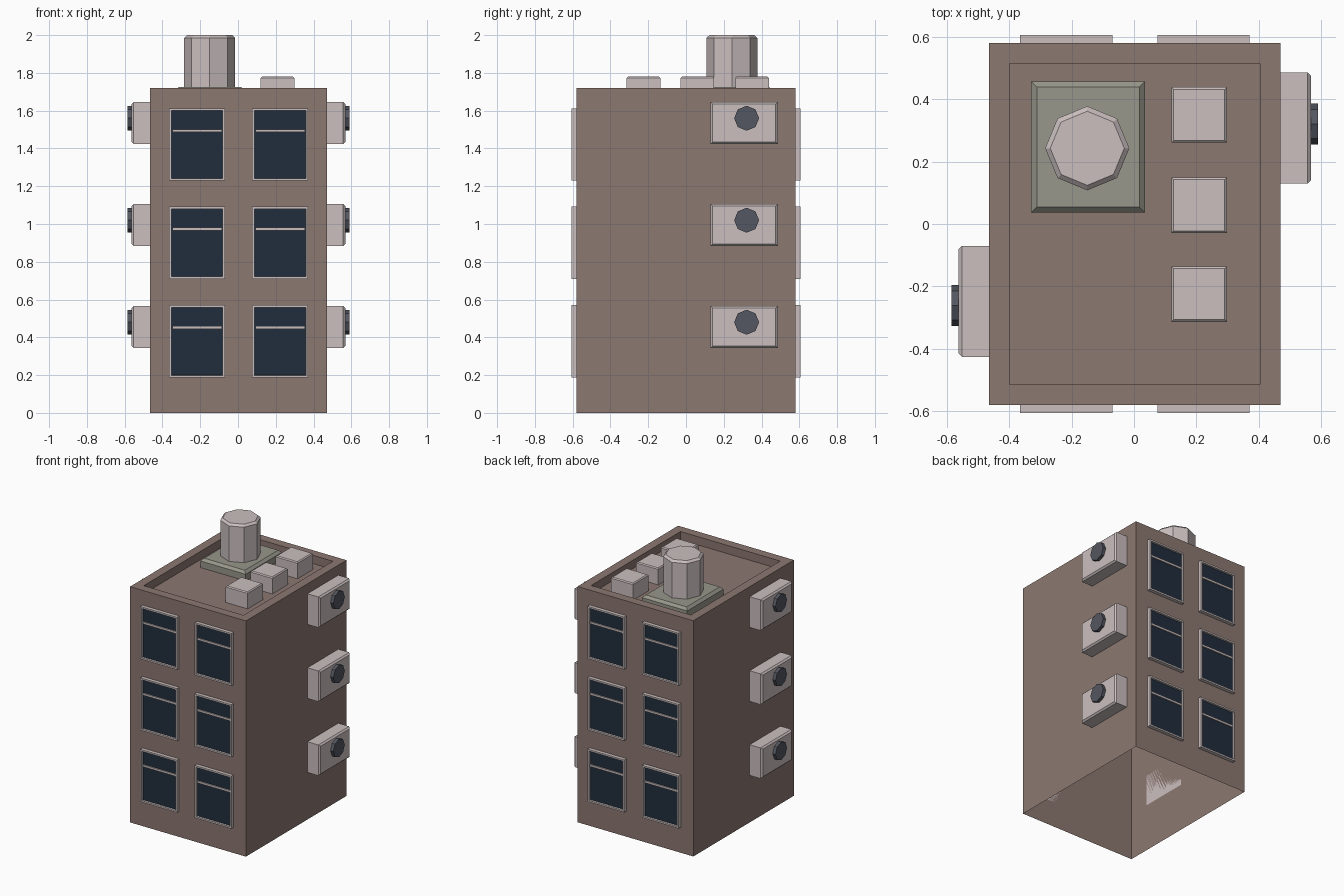
import bpy, bmesh, math
from mathutils import Vector, Matrix

if "Cube" in bpy.data.objects:
    bpy.data.objects.remove(bpy.data.objects["Cube"])


def material(name, srgb):
    m = bpy.data.materials.new(name)
    lin = [((c / 255 + 0.055) / 1.055) ** 2.4 for c in srgb]
    m.diffuse_color = (*lin, 1)
    m.use_nodes = True
    m.node_tree.nodes["Principled BSDF"].inputs["Base Color"].default_value = m.diffuse_color
    return m


WALL = material("brown_wall", (140, 120, 113))
PALE = material("pale_trim", (203, 191, 191))
GLASS = material("navy_glass", (33, 45, 60))
PLATE = material("grey_green_plate", (152, 151, 139))
FAN = material("slate_fan", (84, 87, 97))


def finish(bm, name, *mats):
    bm.normal_update()
    me = bpy.data.meshes.new(name)
    bm.to_mesh(me)
    bm.free()
    for m in mats:
        me.materials.append(m)
    ob = bpy.data.objects.new(name, me)
    bpy.context.collection.objects.link(ob)
    return ob


def box_bm(lo, hi):
    lo, hi = Vector(lo), Vector(hi)
    bm = bmesh.new()
    bmesh.ops.create_cube(bm, size=1)
    bmesh.ops.scale(bm, vec=hi - lo, verts=bm.verts)
    bmesh.ops.translate(bm, vec=(lo + hi) / 2, verts=bm.verts)
    bm.normal_update()
    return bm


def face_towards(bm, d):
    return max(bm.faces, key=lambda f: f.normal.dot(Vector(d)))


def bevelled_box(name, lo, hi, d, width, mat):
    """Box with the rim of the face pointing along d chamfered."""
    bm = box_bm(lo, hi)
    rim = list(face_towards(bm, d).edges)
    bmesh.ops.bevel(bm, geom=rim, offset=width, segments=1, affect='EDGES')
    return finish(bm, name, mat)


def octagon(name, loc, r, depth, mat, rot=Matrix(), bevel=0):
    """Eight-sided prism with vertices on the axes, rising from loc."""
    bm = bmesh.new()
    ring = [bm.verts.new((r * math.cos(i * math.pi / 4), r * math.sin(i * math.pi / 4), 0))
            for i in range(8)]
    base = bm.faces.new(ring)
    ext = bmesh.ops.extrude_face_region(bm, geom=[base])
    bmesh.ops.translate(bm, vec=(0, 0, depth),
                        verts=[v for v in ext["geom"] if isinstance(v, bmesh.types.BMVert)])
    bmesh.ops.recalc_face_normals(bm, faces=bm.faces)
    if bevel:
        rim = list(face_towards(bm, (0, 0, 1)).edges)
        bmesh.ops.bevel(bm, geom=rim, offset=bevel, segments=1, affect='EDGES')
    bmesh.ops.transform(bm, matrix=Matrix.Translation(loc) @ rot, verts=bm.verts)
    return finish(bm, name, mat)


# Building shell: open bottom, sunken roof behind a parapet
ROOF = 1.66
bm = box_bm((-0.465, -0.58, 0), (0.47, 0.58, 1.72))
top = face_towards(bm, (0, 0, 1))
bmesh.ops.inset_region(bm, faces=[top], thickness=0.092)
ext = bmesh.ops.extrude_face_region(bm, geom=[top])
bmesh.ops.translate(bm, vec=(0, 0, ROOF - 1.72),
                    verts=[v for v in ext["geom"] if isinstance(v, bmesh.types.BMVert)])
bmesh.ops.delete(bm, geom=[f for f in bm.faces if f == top or not f.is_valid], context='FACES_ONLY') \
    if top.is_valid else None
bm.normal_update()
bmesh.ops.delete(bm, geom=[face_towards(bm, (0, 0, -1))], context='FACES_ONLY')
finish(bm, "building_shell", WALL)


# Windows: frame with recessed glass and a meeting rail
def window(x, z, s):
    ys = sorted((s * 0.58, s * 0.606))
    bm = box_bm((x - 0.148, ys[0], z), (x + 0.148, ys[1], z + 0.383))
    pane = face_towards(bm, (0, s, 0))
    bmesh.ops.inset_region(bm, faces=[pane], thickness=0.017)
    bmesh.ops.inset_region(bm, faces=[pane], thickness=0.0005)
    bmesh.ops.translate(bm, vec=(0, -s * 0.015, 0), verts=pane.verts)
    pane.material_index = 1
    finish(bm, "window", PALE, GLASS)
    ys = sorted((s * 0.59, s * 0.599))
    finish(box_bm((x - 0.131, ys[0], z + 0.257), (x + 0.131, ys[1], z + 0.272)),
           "window_rail", PALE)


for s in (-1, 1):
    for x in (-0.217, 0.223):
        for z in (0.187, 0.709, 1.229):
            window(x, z, s)

# Wall units with round fans, on opposite halves of the two side walls
for s, wall in ((1, 0.47), (-1, -0.465)):
    for z in (0.455, 0.995, 1.535):
        xs = sorted((wall, wall + s * 0.098))
        y = s * 0.308 if s > 0 else -0.248
        bevelled_box("wall_unit", (xs[0], y - 0.178, z - 0.112), (xs[1], y + 0.178, z + 0.112),
                     (s, 0, 0), 0.011, PALE)
        octagon("unit_fan", (wall + s * 0.09, y + s * 0.013, z + 0.025), 0.066, 0.031, FAN,
                Matrix.Rotation(s * math.pi / 2, 4, 'Y'))

# Roof: chimney on its base plate, and three vent boxes
bevelled_box("chimney_base", (-0.33, 0.037, ROOF), (0.035, 0.457, 1.726), (0, 0, 1), 0.018, PLATE)
octagon("chimney", (-0.15, 0.243, 1.715), 0.135, 0.285, PALE, bevel=0.015)
for y in (-0.225, 0.06, 0.35):
    bevelled_box("roof_vent", (0.12, y - 0.089, ROOF), (0.298, y + 0.089, 1.78), (0, 0, 1), 0.007, PALE)
